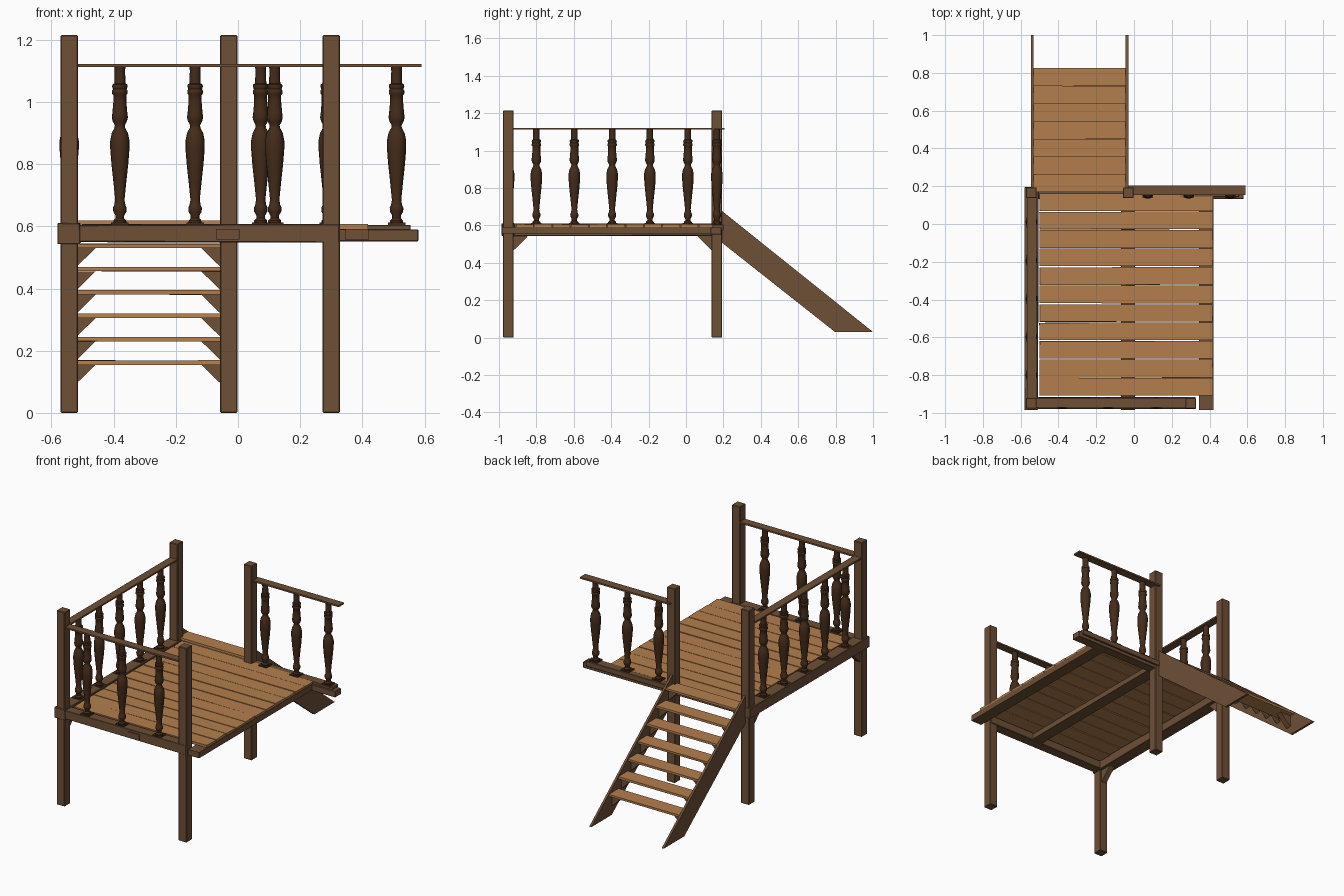
import bpy, bmesh, math, random
from mathutils import Vector

if "Cube" in bpy.data.objects:
    bpy.data.objects.remove(bpy.data.objects["Cube"])

random.seed(4)


def material(name, rgb):
    m = bpy.data.materials.new(name)
    m.diffuse_color = (*rgb, 1)
    m.use_nodes = True
    m.node_tree.nodes["Principled BSDF"].inputs["Base Color"].default_value = m.diffuse_color
    return m


FRAME = material("frame_wood", (0.155, 0.079, 0.037))
PLANK = material("plank_wood", (0.45, 0.21, 0.075))
DARK = material("dark_turned_wood", (0.058, 0.025, 0.010))


def finish(name, bm, mat, bevel=0):
    bmesh.ops.recalc_face_normals(bm, faces=bm.faces)
    me = bpy.data.meshes.new(name)
    bm.to_mesh(me)
    bm.free()
    me.materials.append(mat)
    ob = bpy.data.objects.new(name, me)
    bpy.context.collection.objects.link(ob)
    if bevel:
        b = ob.modifiers.new("worn_edges", 'BEVEL')
        b.width, b.segments = bevel, 1
    return ob


def box(name, x, y, z, mat=FRAME, bevel=0.0, jitter=0.0):
    """Box from (min, max) ranges, optionally with roughly cut corners."""
    bm = bmesh.new()
    bmesh.ops.create_cube(bm, size=1)
    for v in bm.verts:
        v.co = Vector([(r[0] + r[1]) / 2 + c * (r[1] - r[0]) for r, c in zip((x, y, z), v.co)])
        v.co += Vector([random.uniform(-jitter, jitter) for _ in range(3)])
    return finish(name, bm, mat, bevel)


def prism(name, pts, offset, mat=FRAME):
    """Extrude a flat 3D outline along an offset."""
    bm = bmesh.new()
    f = bm.faces.new([bm.verts.new(p) for p in pts])
    r = bmesh.ops.extrude_face_region(bm, geom=[f])
    bmesh.ops.translate(bm, vec=offset, verts=[g for g in r['geom'] if isinstance(g, bmesh.types.BMVert)])
    return finish(name, bm, mat)


# Posts
for name, x, y in (("front_left_post", -0.543, -0.95), ("front_right_post", 0.30, -0.95),
                   ("back_left_post", -0.543, 0.165), ("back_middle_post", -0.03, 0.165)):
    box(name, (x - .028, x + .028), (y - .028, y + .028), (0, 1.215), bevel=0.003)

# Frame beams and joists
box("front_beam", (-0.57, 0.325), (-0.978, -0.917), (0.55, 0.605), bevel=0.002, jitter=0.002)
box("left_beam", (-0.58, -0.507), (-0.985, 0.195), (0.545, 0.609), bevel=0.002, jitter=0.002)
box("back_beam", (-0.57, 0.58), (0.132, 0.19), (0.552, 0.59), bevel=0.002)
box("back_sill", (-0.03, 0.555), (0.143, 0.20), (0.572, 0.605), bevel=0.002)
box("middle_joist", (-0.07, 0.005), (-0.985, 0.17), (0.558, 0.592))
box("right_joist", (0.345, 0.42), (-0.985, 0.17), (0.556, 0.592))

# Deck planks
pitch = 1.075 / 11
for i in range(11):
    y = -0.91 + i * pitch
    box("deck_plank", (-0.50, 0.417), (y + .002, y + pitch - .003), (0.59, 0.606), PLANK, jitter=0.0018)

# Handrails
box("front_rail", (-0.543, 0.30), (-0.972, -0.922), (1.112, 1.122))
box("left_rail", (-0.567, -0.517), (-0.95, 0.165), (1.112, 1.122))
box("back_rail", (-0.03, 0.59), (0.153, 0.205), (1.112, 1.122))

# Turned balusters: lathe profile as (radius, height)
profile = [(0, .61), (.021, .61), (.021, .618), (.014, .626), (.014, .635), (.021, .647), (.022, .660),
           (.018, .668), (.015, .685), (.020, .735), (.027, .80), (.031, .85), (.031, .875),
           (.026, .90), (.017, .917), (.016, .925), (.023, .938), (.026, .95), (.024, .965),
           (.021, 1.0), (.021, 1.022), (.025, 1.027), (.025, 1.036), (.022, 1.041),
           (.025, 1.05), (.024, 1.056), (.018, 1.06), (.017, 1.10), (.018, 1.114), (0, 1.114)]


def baluster(x, y):
    bm = bmesh.new()
    vs = [bm.verts.new((r, 0, z)) for r, z in profile]
    es = [bm.edges.new(p) for p in zip(vs, vs[1:])]
    bmesh.ops.spin(bm, geom=vs + es, axis=(0, 0, 1), cent=(0, 0, 0), steps=16, angle=math.tau)
    bmesh.ops.remove_doubles(bm, verts=bm.verts, dist=1e-4)
    ob = finish("baluster", bm, DARK)
    ob.location = (x, y, 0)
    bpy.ops.object.select_all(action='DESELECT')
    ob.select_set(True)
    bpy.context.view_layer.objects.active = ob
    bpy.ops.object.shade_smooth_by_angle(angle=math.radians(40))
    box("baluster_foot", (x - .028, x + .028), (y - .028, y + .028), (.602, .612), DARK)


for x in (-0.38, -0.138, 0.118):
    baluster(x, -0.948)
for y in (-0.80, -0.597, -0.395, -0.193, 0.01):
    baluster(-0.543, y)
for x in (0.073, 0.29, 0.51):
    baluster(x, 0.165)

# Braces under the left beam
for y, s in ((-0.925, 1), (0.14, -1)):
    arc = [(-0.56, y, .55), (-0.56, y + s * .085, .55), (-0.56, y + s * .075, .538),
           (-0.56, y + s * .012, .475), (-0.56, y, .465)]
    prism("post_brace", arc, (.035, 0, 0))

# Stair stringers
for x in (-0.546, -0.044):
    prism("stair_stringer", [(x, .17, .695), (x, 1.0, .03), (x, .797, .03), (x, .17, .525)], (.014, 0, 0))

# Stair treads with a corner bracket at each end
for i in range(7):
    y, z = 0.73 - i * 0.0935, 0.155 + i * 0.075
    box("stair_tread", (-0.534, -0.042), (y, y + .095), (z, z + .014), PLANK, jitter=0.001)
    for x, s in ((-0.533, 1), (-0.043, -1)):
        prism("tread_bracket", [(x, y + .03, z), (x + s * .075, y + .03, z),
                                (x + s * .02, y + .03, z - .054), (x, y + .03, z - .072)], (0, .035, 0))
